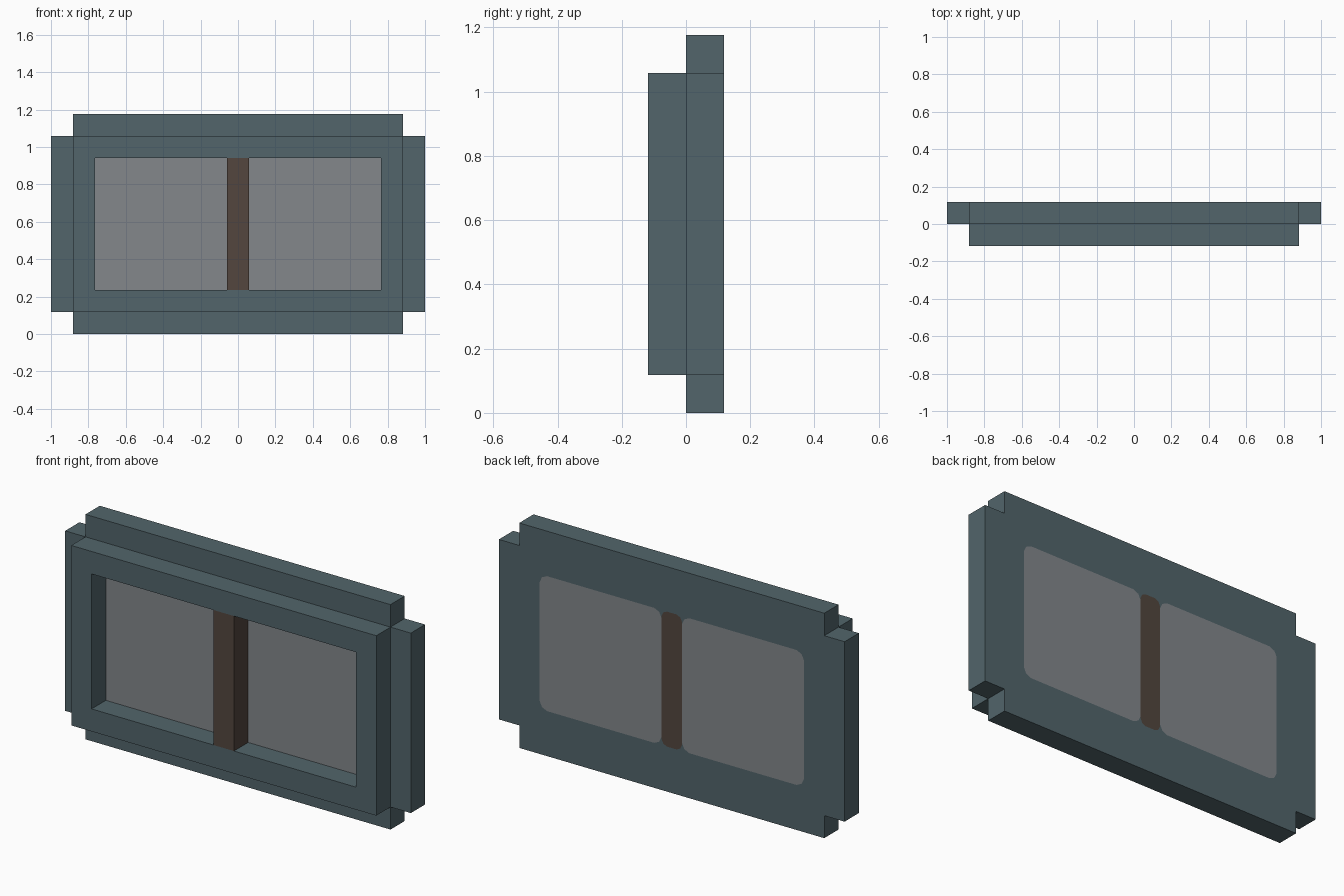
import bpy, bmesh, math
from mathutils import Vector

old = bpy.data.objects.get("Cube")
if old:
    bpy.data.objects.remove(old, do_unlink=True)

U = 2 / 17  # width of one frame bar


def material(name, rgb):
    lin = [((c / 255 + 0.055) / 1.055) ** 2.4 for c in rgb] + [1.0]
    m = bpy.data.materials.new(name)
    m.diffuse_color = lin
    m.use_nodes = True
    bsdf = m.node_tree.nodes["Principled BSDF"]
    bsdf.inputs["Base Color"].default_value = lin
    bsdf.inputs["Roughness"].default_value = 0.8
    return m


TEAL = material("slate teal", (82, 101, 107))
GREY = material("pane grey", (131, 135, 139))
BROWN = material("dark brown", (83, 70, 62))


def finish(bm, name, mats):
    me = bpy.data.meshes.new(name)
    bm.to_mesh(me)
    bm.free()
    for m in mats:
        me.materials.append(m)
    ob = bpy.data.objects.new(name, me)
    bpy.context.collection.objects.link(ob)
    return ob


# Stepped frame: front ring on a cross-shaped rear layer, outer skin only
XS = [-8.5, -7.5, -6.5, 6.5, 7.5, 8.5]
YS = [-1, 0, 1]
ZS = [0, 1, 2, 8, 9, 10]


def solid(i, j, k):
    if not (0 <= i < 5 and 0 <= j < 2 and 0 <= k < 5):
        return False
    hole = i == 2 and k == 2
    if j == 0:
        return 1 <= i <= 3 and 1 <= k <= 3 and not hole
    return not (i in (0, 4) and k in (0, 4))


def build_frame():
    bm = bmesh.new()
    for i in range(5):
        for j in range(2):
            for k in range(5):
                if not solid(i, j, k) or (i == 2 and k == 2):
                    continue
                cell = (i, j, k)
                for axis in range(3):
                    for side in (0, 1):
                        near = list(cell)
                        near[axis] += 2 * side - 1
                        if solid(*near):
                            continue
                        a, b = (axis + 1) % 3, (axis + 2) % 3
                        loop = []
                        for da, db in ((0, 0), (1, 0), (1, 1), (0, 1)):
                            p = list(cell)
                            p[axis] += side
                            p[a] += da
                            p[b] += db
                            loop.append(bm.verts.new((XS[p[0]] * U, YS[p[1]] * U, ZS[p[2]] * U)))
                        bm.faces.new(loop if side else loop[::-1])
    bmesh.ops.remove_doubles(bm, verts=bm.verts, dist=1e-4)
    finish(bm, "window_frame", [TEAL])


# Box whose rear face has rounded corners trimmed in the frame colour
def inset_box(name, x0, x1, y0, mat, radius):
    z0, z1, y1 = 2 * U, 8 * U, U
    bm = bmesh.new()
    bmesh.ops.create_cube(bm, size=1)
    for v in bm.verts:
        v.co = (x1 if v.co.x > 0 else x0, y1 if v.co.y > 0 else y0, z1 if v.co.z > 0 else z0)
    cuts = []
    for sx in (-1, 1):
        for sz in (-1, 1):
            centre = Vector((x1 - radius if sx > 0 else x0 + radius, 0,
                             z1 - radius if sz > 0 else z0 + radius))
            for deg in (25, 65):
                n = Vector((sx * math.cos(math.radians(deg)), 0, sz * math.sin(math.radians(deg))))
                cuts.append((centre + n * radius, n))
    for co, n in cuts:
        rear = [f for f in bm.faces if f.normal.y > 0.9]
        edges = {e for f in rear for e in f.edges}
        verts = {v for f in rear for v in f.verts}
        bmesh.ops.bisect_plane(bm, geom=rear + list(edges) + list(verts),
                               plane_co=co, plane_no=n, dist=1e-6)
        bm.normal_update()
    for f in bm.faces:
        c = f.calc_center_median()
        if f.normal.y > 0.9 and any((c - co).dot(n) > 1e-5 for co, n in cuts):
            f.material_index = 1
    finish(bm, name, [mat, TEAL])


build_frame()
inset_box("left_pane", 0.5 * U, 6.5 * U, 0, GREY, 0.055)
inset_box("right_pane", -6.5 * U, -0.5 * U, 0, GREY, 0.055)
inset_box("centre_bar", -0.5 * U, 0.5 * U, -U, BROWN, 0.04)
